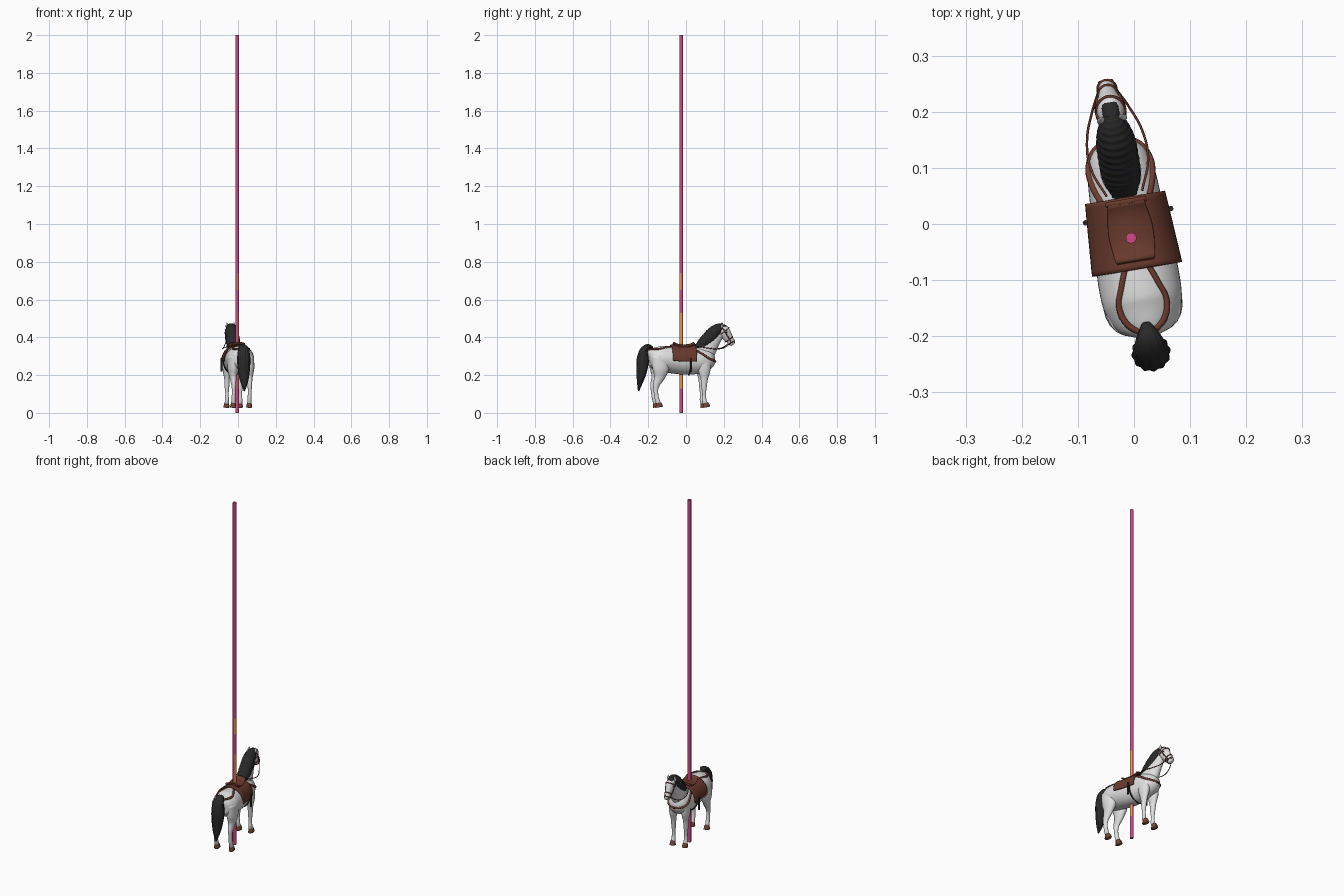
import bpy, bmesh, math
from mathutils import Vector, Matrix

if "Cube" in bpy.data.objects:
    bpy.data.objects.remove(bpy.data.objects["Cube"])


def material(name, rgb):
    m = bpy.data.materials.new(name)
    m.diffuse_color = (*rgb, 1)
    m.use_nodes = True
    m.node_tree.nodes["Principled BSDF"].inputs["Base Color"].default_value = m.diffuse_color
    return m


WHITE = material("white coat", (0.74, 0.74, 0.74))
BLACK = material("black hair", (0.022, 0.022, 0.022))
LEATHER = material("saddle leather", (0.14, 0.042, 0.026))
STRAP = material("strap leather", (0.16, 0.045, 0.028))
HOOF = material("hoof brown", (0.17, 0.06, 0.035))
PINK = material("pole pink", (0.66, 0.065, 0.24))
ORANGE = material("pole orange", (0.8, 0.33, 0.05))
horse_parts = []


def catmull(rows, t):
    """Smooth interpolation through rows of numbers, t counted in rows."""
    n = len(rows) - 1
    i = min(int(t), n - 1)
    f = t - i
    a, b, c, d = (rows[max(0, min(n, i + k))] for k in (-1, 0, 1, 2))
    return [0.5 * (2 * q + (r - p) * f + (2 * p - 5 * q + 4 * r - s) * f * f
                   + (3 * q - p - 3 * r + s) * f ** 3) for p, q, r, s in zip(a, b, c, d)]


def finish(name, bm, mat, horse=True):
    bmesh.ops.recalc_face_normals(bm, faces=bm.faces)
    me = bpy.data.meshes.new(name)
    bm.to_mesh(me)
    bm.free()
    me.materials.append(mat)
    ob = bpy.data.objects.new(name, me)
    bpy.context.collection.objects.link(ob)
    for p in me.polygons:
        p.use_smooth = True
    if horse:
        horse_parts.append(ob)
    return ob


def loft(name, rows, mat, x=0.0, sides=28, sub=5, ridge=0.0, ridges=0, waves=0):
    """Skin of ellipses along a path; each row is y, z, half width, half depth."""
    bm = bmesh.new()
    steps = (len(rows) - 1) * sub
    pts = [catmull(rows, i / sub) for i in range(steps + 1)]
    rings = []
    for i, (y, z, rx, rd) in enumerate(pts):
        p, q = pts[max(0, i - 1)], pts[min(steps, i + 1)]
        t = Vector((0, q[0] - p[0], q[1] - p[1])).normalized()
        n = Vector((0, -t.z, t.y))
        wave = 1 + ridge * (math.cos(2 * math.pi * waves * i / steps) if waves else 0)
        ring = []
        for k in range(sides):
            a = 2 * math.pi * k / sides
            s = wave * (1 + (ridge * math.cos(ridges * a) if ridges else 0))
            ring.append(bm.verts.new(Vector((x + s * max(rx, .001) * math.cos(a), y, z))
                                     + n * s * max(rd, .001) * math.sin(a)))
        rings.append(ring)
    for r, s in zip(rings, rings[1:]):
        for k in range(sides):
            bm.faces.new((r[k], r[(k + 1) % sides], s[(k + 1) % sides], s[k]))
    bm.faces.new(rings[0])
    bm.faces.new(rings[-1])
    return finish(name, bm, mat)


def tube(name, pts, mat, r, closed=False):
    cu = bpy.data.curves.new(name, 'CURVE')
    cu.dimensions = '3D'
    cu.bevel_depth, cu.bevel_resolution, cu.resolution_u = r, 2, 6
    cu.use_fill_caps = True
    sp = cu.splines.new('BEZIER')
    sp.bezier_points.add(len(pts) - 1)
    for b, p in zip(sp.bezier_points, pts):
        b.co = p
        b.handle_left_type = b.handle_right_type = 'AUTO'
    sp.use_cyclic_u = closed
    cu.materials.append(mat)
    ob = bpy.data.objects.new(name, cu)
    bpy.context.collection.objects.link(ob)
    horse_parts.append(ob)


# Body, neck, head
BODY = [(-.203, .298, .012, .02), (-.19, .298, .048, .046), (-.15, .288, .069, .066),
        (-.10, .284, .073, .07), (-.03, .277, .069, .073), (.04, .277, .064, .073),
        (.09, .28, .060, .066), (.13, .283, .048, .05), (.153, .285, .022, .025)]
loft("body", BODY, WHITE, sides=40)
loft("neck", [(.07, .285, .045, .058), (.105, .33, .036, .055), (.14, .38, .029, .043),
              (.172, .422, .023, .034), (.19, .442, .016, .02)], WHITE)
loft("head", [(.183, .456, .008, .01), (.19, .447, .02, .026), (.202, .432, .025, .034),
              (.22, .407, .021, .028), (.237, .383, .015, .021), (.246, .37, .016, .019),
              (.252, .361, .011, .011)], WHITE)


def surface(y, deg, off=0.0):
    """Point on the body at y; deg is measured from the top of the back."""
    lo, hi = 0.0, len(BODY) - 1.0
    for _ in range(30):
        mid = (lo + hi) / 2
        lo, hi = (mid, hi) if catmull(BODY, mid)[0] < y else (lo, mid)
    _, z, w, h = catmull(BODY, lo)
    a = math.radians(deg)
    return Vector(((w + off) * math.sin(a), y, z + (h + off) * math.cos(a)))


def patch(name, y0, y1, spread, offset, mat, thick):
    """Sheet draped over the body; offset and spread depend on position."""
    bm = bmesh.new()
    ny, na = 16, 28
    grid = []
    for i in range(ny + 1):
        t = i / ny
        grid.append([bm.verts.new(surface(y0 + (y1 - y0) * t, (2 * k / na - 1) * spread(t), offset(t)))
                     for k in range(na + 1)])
    for i in range(ny):
        for k in range(na):
            bm.faces.new((grid[i][k], grid[i][k + 1], grid[i + 1][k + 1], grid[i + 1][k]))
    ob = finish(name, bm, mat)
    mod = ob.modifiers.new("thickness", 'SOLIDIFY')
    mod.thickness, mod.offset = thick, 0
    return ob


# Saddle with raised seat and pommel
patch("saddle_flaps", -.082, .048, lambda t: 94, lambda t: .006, LEATHER, .006)
patch("saddle_seat", -.066, .04, lambda t: 22 + 8 * math.sin(math.pi * t),
      lambda t: .009 + .012 * abs(2 * t - 1) ** 3, LEATHER, .008)
tube("pommel", [surface(.04, a, .02) for a in (-25, -12, 0, 12, 25)], LEATHER, .005)

# Mane, forelock and tail
loft("mane", [(.052, .345, .022, .012), (.085, .362, .034, .03), (.122, .395, .036, .036),
              (.153, .428, .034, .035), (.18, .453, .025, .024), (.197, .466, .01, .01)],
     BLACK, sub=16, ridge=.025, waves=14)
loft("forelock", [(.185, .462, .014, .008), (.21, .458, .015, .008), (.228, .437, .01, .006),
                  (.24, .415, .002, .002)], BLACK, sides=14)
loft("tail", [(-.18, .343, .008, .008), (-.205, .35, .022, .014), (-.228, .325, .03, .022),
              (-.232, .28, .034, .032), (-.238, .22, .03, .027), (-.247, .165, .02, .016),
              (-.255, .115, .003, .003)], BLACK, sides=48, ridge=.05, ridges=12)

# Paired parts
for s, side in ((1, "right"), (-1, "left")):
    loft("front_leg_" + side, [(.088, .29, .022, .04), (.092, .23, .022, .034), (.092, .18, .014, .02),
                               (.091, .14, .0125, .0145), (.091, .1, .009, .01), (.092, .066, .011, .012),
                               (.1, .046, .011, .013)], WHITE, x=s * .036, sides=18)
    loft("hind_leg_" + side, [(-.142, .30, .025, .05), (-.143, .235, .028, .045), (-.15, .19, .019, .029),
                              (-.166, .15, .0125, .018), (-.169, .115, .01, .012), (-.163, .075, .011, .012),
                              (-.154, .048, .011, .013)], WHITE, x=s * .043, sides=18)
    for part, y, x in (("front", .102, .036), ("hind", -.152, .043)):
        loft(part + "_hoof_" + side, [(y - .003, .052, .012, .014), (y, .041, .0145, .018),
                                      (y + .002, .03, .016, .021)], HOOF, x=s * x, sides=18, sub=2)
    # Ear
    loft("ear_" + side, [(.188, .452, .008, .006), (.191, .464, .007, .005), (.195, .479, .001, .001)],
         WHITE, x=s * .019, sides=12, sub=3)
    # Eye and nostril
    for part, co, r in (("eye_", (s * .0215, .215, .428), .0045), ("nostril_", (s * .011, .257, .375), .003)):
        bm = bmesh.new()
        bmesh.ops.create_uvsphere(bm, u_segments=12, v_segments=8, radius=r,
                                  matrix=Matrix.Translation(co))
        finish(part + side, bm, BLACK)
    # Harness straps
    tube("breast_strap_" + side, [surface(y, s * a, 0) for y, a in ((.04, 40), (.08, 62), (.115, 84), (.14, 98))]
         + [Vector((0, .157, .272))], STRAP, .006)
    tube("crupper_strap_" + side, [surface(y, s * a, -.001) for y, a in
                                   ((-.078, 17), (-.11, 27), (-.145, 38), (-.175, 36), (-.195, 18))],
         STRAP, .0055)
    tube("girth_" + side, [surface(.015, s * a, .002) for a in (90, 115, 140, 180)], BLACK, .004)
    tube("stirrup_strap_" + side, [Vector((s * .077, .015, z)) for z in (.29, .255, .22)], BLACK, .005)
    # Bridle cheek strap and rein
    tube("cheek_strap_" + side, [(s * .02, .188, .452), (s * .0255, .205, .43), (s * .0215, .222, .402),
                                 (s * .0165, .239, .378)], STRAP, .003)
    tube("rein_" + side, [(s * .017, .239, .375), (s * .034, .205, .348), (s * .05, .16, .338),
                          (s * .052, .11, .343), (s * .032, .055, .352)], STRAP, .0022)

# Bridle bands round the head
for name, y, z, rx, rd in (("noseband", .232, .39, .0175, .0235), ("browband", .203, .431, .0255, .0345),
                           ("chin_band", .244, .373, .0165, .0195)):
    tube(name, [(rx * math.cos(a), y + .8 * rd * math.sin(a), z + .6 * rd * math.sin(a))
                for a in (k * math.pi / 6 for k in range(12))], STRAP, .0026, True)

# Turn the horse slightly on the pole
turn = Matrix.Translation((-.008, 0, 0)) @ Matrix.Rotation(math.radians(9.5), 4, 'Z')
for ob in horse_parts:
    ob.data.transform(turn)

# Pole, with orange paint on its right side
bm = bmesh.new()
levels = [0, .13, .2, .36, .53, .65, .74, 2]
rings = [[bm.verts.new((-.005 + .0095 * math.cos(k * math.pi / 10), -.025 + .0095 * math.sin(k * math.pi / 10), z))
          for k in range(20)] for z in levels]
for r, q in zip(rings, rings[1:]):
    for k in range(20):
        bm.faces.new((r[k], r[(k + 1) % 20], q[(k + 1) % 20], q[k]))
bm.faces.new(rings[0])
bm.faces.new(rings[-1])
pole = finish("pole", bm, PINK, horse=False)
pole.data.materials.append(ORANGE)
for p in pole.data.polygons:
    z, n = p.center.z, p.normal
    full = .13 < z < .2 or .36 < z < .53
    if (full and n.x > .5) or (.65 < z < .74 and n.x > .3 and n.y < 0):
        p.material_index = 1
bpy.context.view_layer.objects.active = pole
for o in bpy.context.selected_objects:
    o.select_set(False)
pole.select_set(True)
bpy.ops.object.shade_smooth_by_angle()
